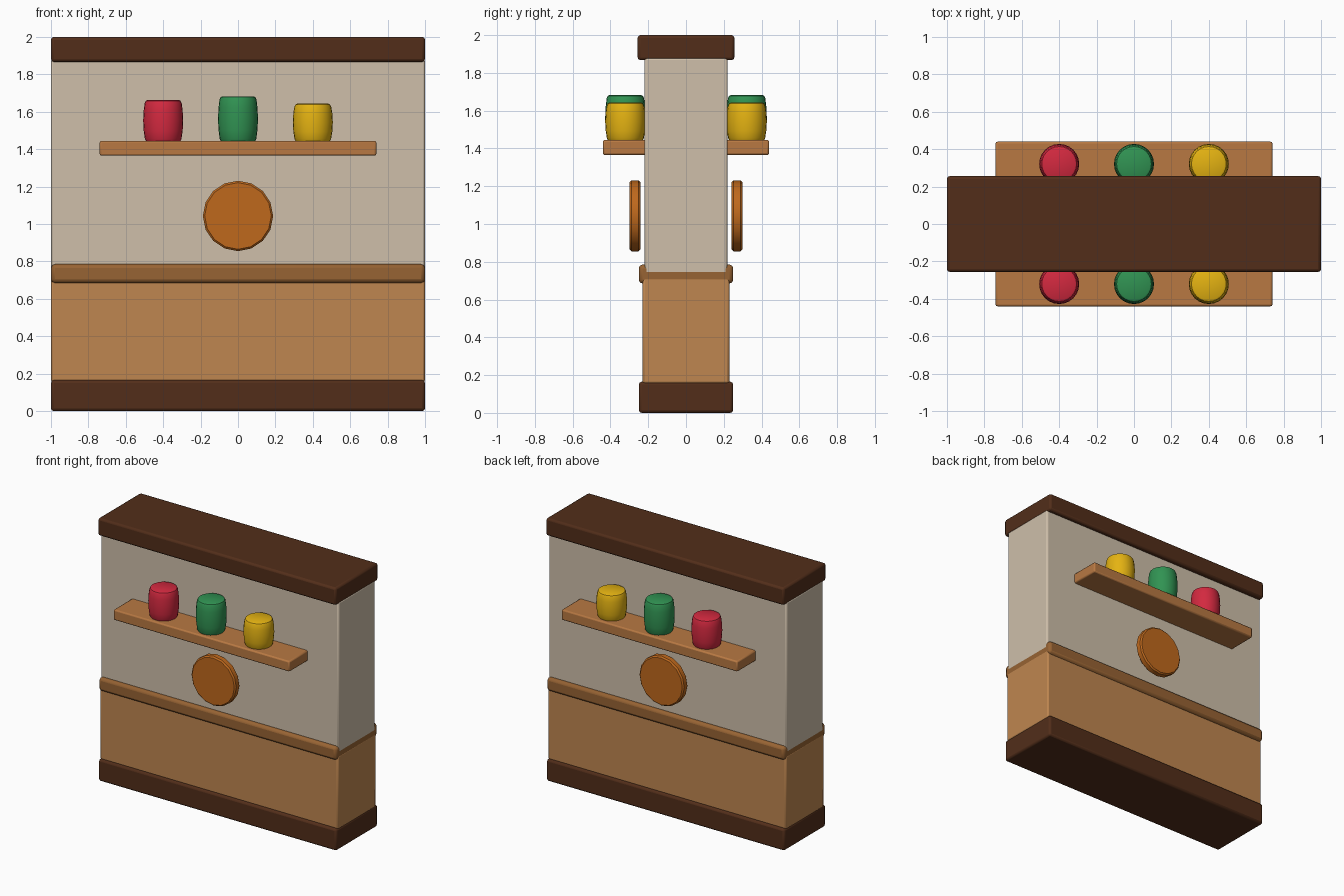
import bpy, bmesh, math

if "Cube" in bpy.data.objects:
    bpy.data.objects.remove(bpy.data.objects["Cube"])


def material(name, rgb):
    m = bpy.data.materials.new(name)
    m.diffuse_color = (*rgb, 1)
    m.use_nodes = True
    m.node_tree.nodes["Principled BSDF"].inputs["Base Color"].default_value = m.diffuse_color
    return m


DARK = material("dark_wood", (0.085, 0.027, 0.01))
PLASTER = material("plaster", (0.62, 0.52, 0.40))
PANEL = material("panel_wood", (0.52, 0.24, 0.08))
RAIL = material("rail_wood", (0.31, 0.125, 0.033))
SHELF = material("shelf_wood", (0.48, 0.19, 0.055))
AMBER = material("amber", (0.52, 0.14, 0.012))
RED = material("red", (0.65, 0.022, 0.05))
GREEN = material("green", (0.03, 0.29, 0.085))
YELLOW = material("yellow", (0.78, 0.45, 0.006))


def finish(name, bm, mat, bevel=0, segments=2):
    bmesh.ops.recalc_face_normals(bm, faces=bm.faces)
    me = bpy.data.meshes.new(name)
    bm.to_mesh(me)
    bm.free()
    ob = bpy.data.objects.new(name, me)
    bpy.context.collection.objects.link(ob)
    me.materials.append(mat)
    if bevel:
        b = ob.modifiers.new("bevel", 'BEVEL')
        b.width, b.segments = bevel, segments
        b.limit_method = 'ANGLE'
        b.angle_limit = math.radians(40)
    bpy.ops.object.select_all(action='DESELECT')
    bpy.context.view_layer.objects.active = ob
    ob.select_set(True)
    bpy.ops.object.shade_smooth_by_angle(angle=math.radians(35))
    return ob


def box(name, x, y, z, mat, bevel):
    """Rounded box from (min, max) ranges."""
    bm = bmesh.new()
    bmesh.ops.create_cube(bm, size=1)
    for v in bm.verts:
        v.co = [r[0] if c < 0 else r[1] for c, r in zip(v.co, (x, y, z))]
    return finish(name, bm, mat, bevel)


def lathe(name, profile, sides, mat, place):
    """Closed turned shape; place maps (across, along, height) to world."""
    bm = bmesh.new()
    rings = []
    for r, h in profile:
        rings.append([bm.verts.new(place(r * math.cos(a), r * math.sin(a), h))
                      for a in (2 * math.pi * i / sides for i in range(sides))])
    for lo, hi in zip(rings, rings[1:]):
        for i in range(sides):
            j = (i + 1) % sides
            bm.faces.new((lo[i], lo[j], hi[j], hi[i]))
    bm.faces.new(rings[0][::-1])
    bm.faces.new(rings[-1])
    return finish(name, bm, mat)


# Wall body, stacked from the floor up
box("base_board", (-1, 1), (-0.25, 0.25), (0, 0.165), DARK, 0.015)
box("lower_panel", (-1, 1), (-0.23, 0.23), (0.155, 0.715), PANEL, 0.012)
box("chair_rail", (-0.999, 0.999), (-0.25, 0.25), (0.685, 0.785), RAIL, 0.02)
box("upper_wall", (-1, 1), (-0.22, 0.22), (0.735, 1.88), PLASTER, 0.012)
box("top_cap", (-1, 1), (-0.256, 0.256), (1.867, 2.0), DARK, 0.015)

# Shelf, jars and round plaque, repeated on both faces
JARS = (("red_jar", -0.4, 0.22, RED),
        ("green_jar", 0, 0.24, GREEN),
        ("yellow_jar", 0.4, 0.20, YELLOW))
for side, s in (("front", -1), ("back", 1)):
    box(f"{side}_shelf", (-0.74, 0.74), tuple(sorted((s * 0.2, s * 0.44))),
        (1.365, 1.445), SHELF, 0.01)
    for name, jx, h, mat in JARS:
        profile = [(0.092, 0), (0.098, 0.012), (0.104, 0.25 * h), (0.107, 0.5 * h),
                   (0.104, 0.75 * h), (0.099, h - 0.018), (0.093, h - 0.005), (0.084, h)]
        lathe(f"{side}_{name}", profile, 24, mat,
              lambda u, v, w: (jx + u, s * 0.321 + v, 1.443 + w))
    lathe(f"{side}_plaque", [(0.178, 0), (0.188, 0.01), (0.188, 0.047), (0.178, 0.057)],
          16, AMBER, lambda u, v, w: (u, s * (0.242 + w), 1.043 + v))
